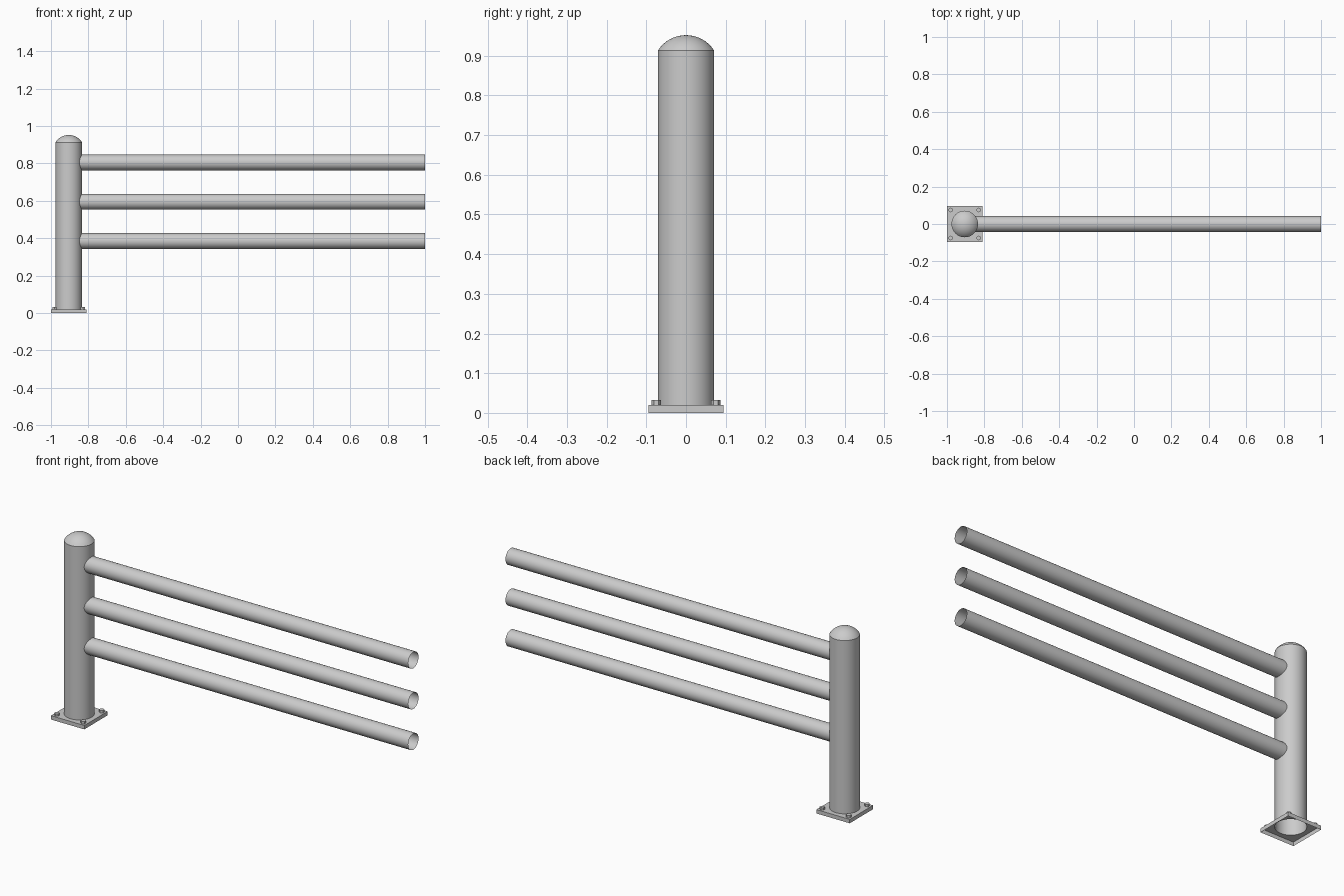
import bpy, bmesh, math
from mathutils import Matrix, Vector

cube = bpy.data.objects.get("Cube")
if cube:
    bpy.data.objects.remove(cube, do_unlink=True)

POST_X, POST_R = -0.905, 0.071
PLATE_HALF, PLATE_TOP = 0.095, 0.02
SHOULDER, PEAK = 0.913, 0.952
RAIL_R = 0.042

steel = bpy.data.materials.new("light grey steel")
steel.use_nodes = True
colour = (0.6, 0.6, 0.6, 1)
steel.diffuse_color = colour
steel.node_tree.nodes["Principled BSDF"].inputs["Base Color"].default_value = colour


def finish(name, bm, location):
    mesh = bpy.data.meshes.new(name)
    bm.to_mesh(mesh)
    bm.free()
    mesh.materials.append(steel)
    obj = bpy.data.objects.new(name, mesh)
    obj.location = location
    bpy.context.collection.objects.link(obj)
    bpy.ops.object.select_all(action="DESELECT")
    obj.select_set(True)
    bpy.context.view_layer.objects.active = obj
    bpy.ops.object.shade_smooth_by_angle(angle=math.radians(30))
    return obj


def tube(bm, radius, depth, sides, capped=False):
    bmesh.ops.create_cone(bm, cap_ends=capped, segments=sides,
                          radius1=radius, radius2=radius, depth=depth)


# Post: open-bottomed tube with a shallow spherical cap, spun from a profile
rise = PEAK - SHOULDER
cap_r = (POST_R ** 2 + rise ** 2) / (2 * rise)
edge_angle = math.asin(POST_R / cap_r)
profile = [(POST_R, PLATE_TOP)]
for i in range(9):
    a = edge_angle * (1 - i / 8)
    profile.append((cap_r * math.sin(a), PEAK - cap_r * (1 - math.cos(a))))
bm = bmesh.new()
verts = [bm.verts.new((r, 0, z)) for r, z in profile]
edges = [bm.edges.new(pair) for pair in zip(verts, verts[1:])]
bmesh.ops.spin(bm, geom=verts + edges, axis=(0, 0, 1), cent=(0, 0, 0),
               angle=math.tau, steps=48)
bmesh.ops.remove_doubles(bm, verts=bm.verts, dist=0.0001)
bmesh.ops.recalc_face_normals(bm, faces=bm.faces)
finish("post", bm, (POST_X, 0, 0))

# Base plate: square shell, open below, with a round hole under the post
bm = bmesh.new()
inner, outer, foot = [], [], []
for i in range(48):
    a = math.tau * i / 48
    d = Vector((math.cos(a), math.sin(a), 0))
    edge = d * (PLATE_HALF / max(abs(d.x), abs(d.y)))
    top = Vector((0, 0, PLATE_TOP))
    inner.append(bm.verts.new(d * POST_R + top))
    outer.append(bm.verts.new(edge + top))
    foot.append(bm.verts.new(edge))
for i in range(48):
    j = (i + 1) % 48
    bm.faces.new((inner[i], outer[i], outer[j], inner[j]))
    bm.faces.new((outer[i], foot[i], foot[j], outer[j]))
finish("base_plate", bm, (POST_X, 0, 0))

# Hexagonal anchor bolts at the plate corners
for side, sx in (("left", 1), ("right", -1)):
    for end, sy in (("front", -1), ("back", 1)):
        bm = bmesh.new()
        tube(bm, 0.0125, 0.012, 6, capped=True)
        finish(f"bolt_{end}_{side}", bm,
               (POST_X + sx * 0.075, sy * 0.075, PLATE_TOP + 0.006))

# Rails: open tubes running from the post to the free end
start, end = -0.852, 1.0
for name, z in (("lower", 0.385), ("middle", 0.595), ("upper", 0.805)):
    bm = bmesh.new()
    tube(bm, RAIL_R, end - start, 32)
    bmesh.ops.rotate(bm, verts=bm.verts, matrix=Matrix.Rotation(math.pi / 2, 3, "Y"))
    finish(f"{name}_rail", bm, ((start + end) / 2, 0, z))
